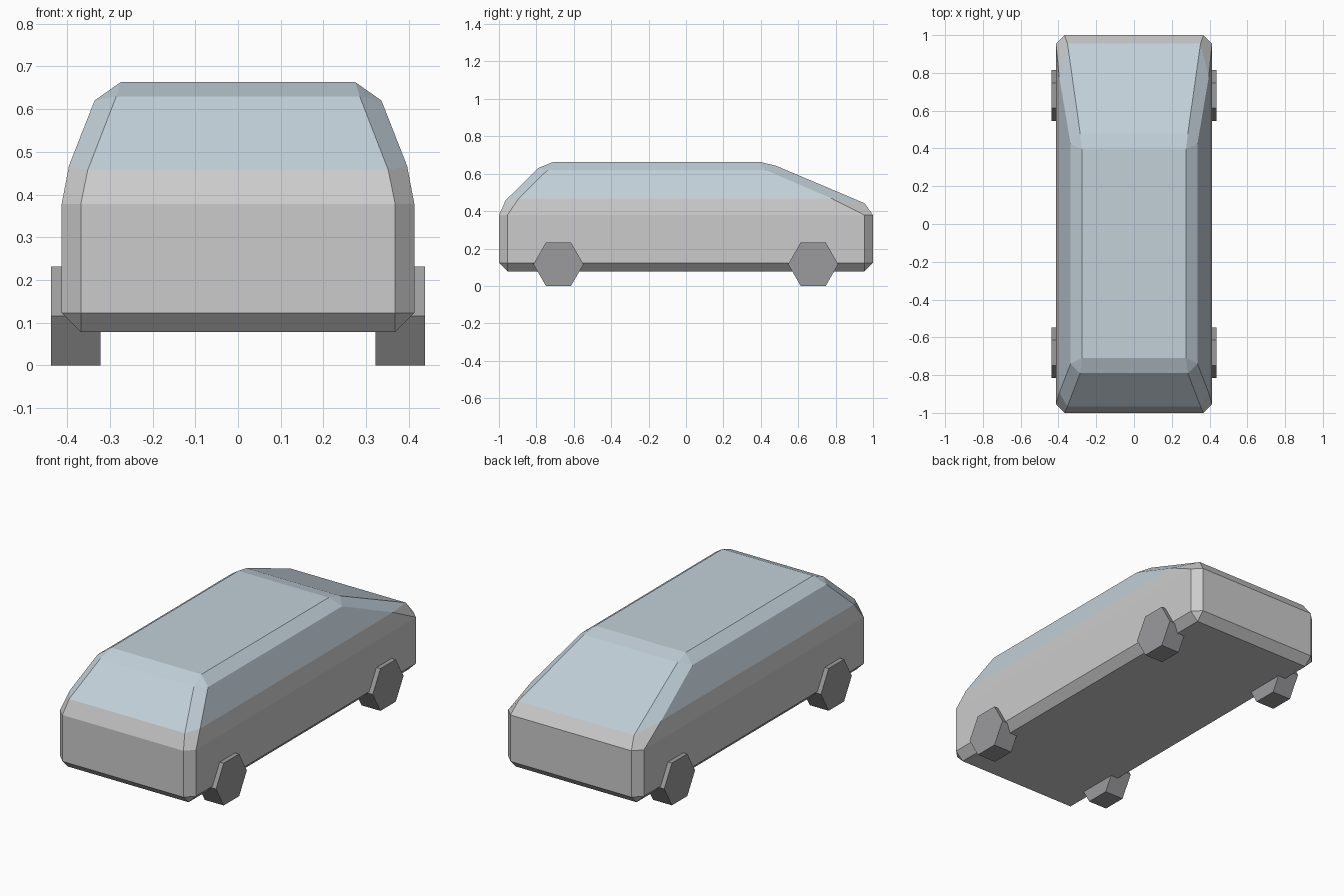
import bpy
import bmesh
from math import pi

if "Cube" in bpy.data.objects:
    bpy.data.objects.remove(bpy.data.objects["Cube"])


def material(name, color):
    mat = bpy.data.materials.new(name)
    mat.diffuse_color = color
    mat.use_nodes = True
    mat.node_tree.nodes["Principled BSDF"].inputs["Base Color"].default_value = mat.diffuse_color
    return mat


def ring(end_x, side_x, front, back, side_front, side_back, side_z):
    """Chamfered rectangle; front and back are (y, z) of the end edges."""
    right = [(end_x, *front), (side_x, side_front, side_z),
             (side_x, side_back, side_z), (end_x, *back)]
    return right + [(-x, y, z) for x, y, z in reversed(right)]


def loft(name, rings, cap_bottom=False, cap_top=False, mat=None):
    bm = bmesh.new()
    loops = [[bm.verts.new(p) for p in r] for r in rings]
    for low, high in zip(loops, loops[1:]):
        for i in range(8):
            j = (i + 1) % 8
            bm.faces.new((low[i], low[j], high[j], high[i]))
    if cap_bottom:
        bm.faces.new(loops[0][::-1])
    if cap_top:
        bm.faces.new(loops[-1])
    # Rings whose corners coincide collapse to plain rectangles
    bmesh.ops.remove_doubles(bm, verts=bm.verts, dist=0.0005)
    bm.normal_update()
    mesh = bpy.data.meshes.new(name)
    bm.to_mesh(mesh)
    bm.free()
    if mat:
        mesh.materials.append(mat)
    obj = bpy.data.objects.new(name, mesh)
    bpy.context.collection.objects.link(obj)
    return obj


glass = material("tinted_glass", (0.54, 0.63, 0.69, 1))
rubber = material("dark_rubber", (0.33, 0.33, 0.34, 1))

# Cross-sections from floor to roof
floor = ring(0.368, 0.368, (-0.955, 0.078), (0.955, 0.078), -0.955, 0.955, 0.078)
sill = ring(0.368, 0.413, (-1, 0.123), (1, 0.123), -0.955, 0.955, 0.123)
belt = ring(0.368, 0.413, (-1, 0.378), (1, 0.378), -0.955, 0.955, 0.378)
window_base = ring(0.352, 0.396, (-0.965, 0.457), (0.955, 0.442), -0.895, 0.78, 0.467)
window_top = ring(0.285, 0.336, (-0.79, 0.63), (0.48, 0.643), -0.74, 0.425, 0.62)
roof = ring(0.275, 0.275, (-0.71, 0.663), (0.395, 0.663), -0.71, 0.395, 0.663)

# Lower body and glazed cabin
loft("car_body", [floor, sill, belt, window_base], cap_bottom=True)
loft("cabin_glass", [window_base, window_top, roof], cap_top=True, mat=glass)

# Six-sided wheels
for end, y in (("front", -0.682), ("rear", 0.68)):
    for side, x in (("left", -0.38), ("right", 0.38)):
        bpy.ops.mesh.primitive_cylinder_add(vertices=6, radius=0.134, depth=0.115,
                                            location=(x, y, 0.116), rotation=(0, pi / 2, 0))
        wheel = bpy.context.object
        wheel.name = f"{end}_{side}_wheel"
        wheel.data.materials.append(rubber)
